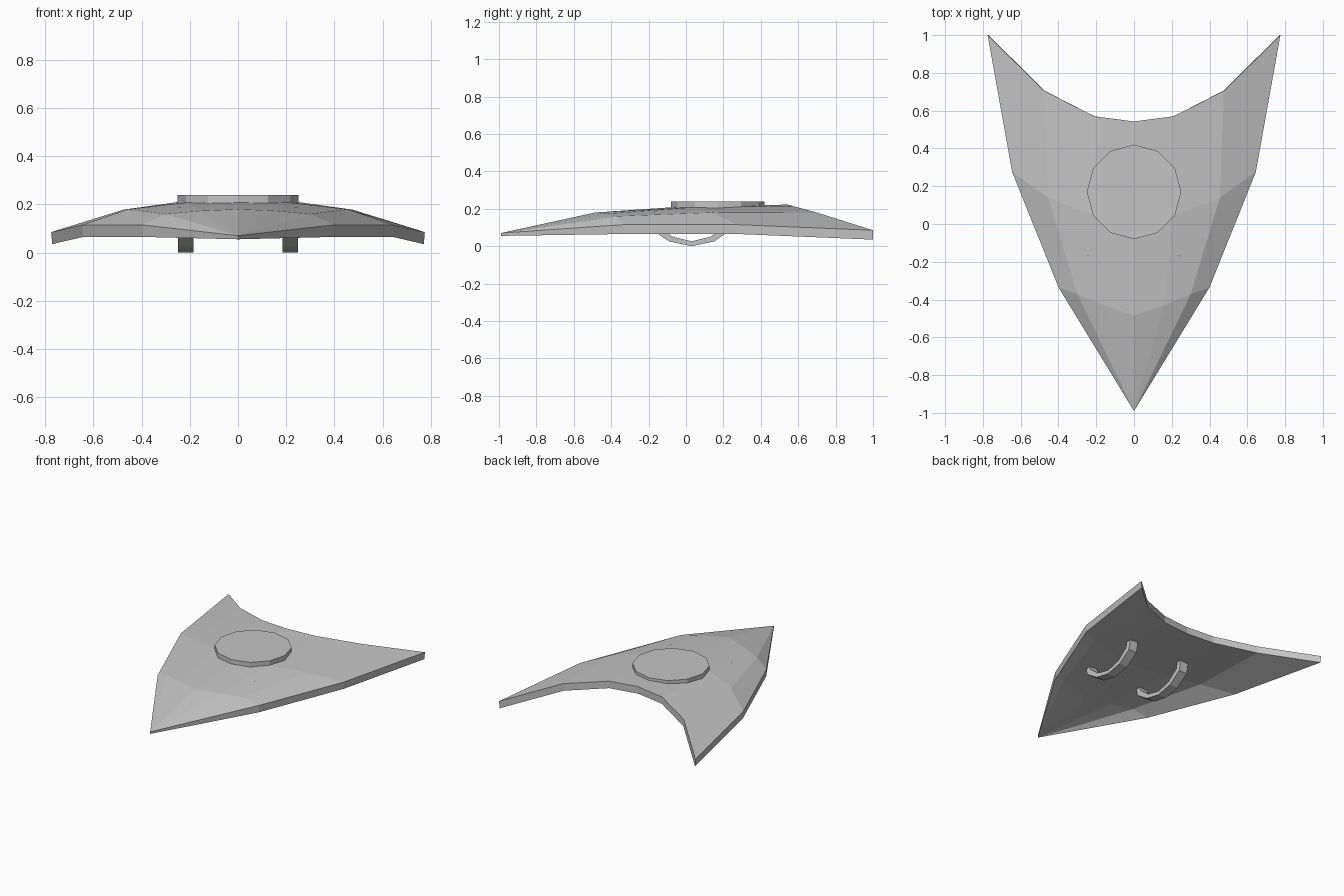
import bpy, bmesh, math

cube = bpy.data.objects.get("Cube")
if cube:
    bpy.data.objects.remove(cube, do_unlink=True)

# One plain grey for the whole shield
grey = bpy.data.materials.new("plain grey")
grey.use_nodes = True
colour = (0.55, 0.55, 0.55, 1)
grey.diffuse_color = colour
grey.node_tree.nodes["Principled BSDF"].inputs["Base Color"].default_value = colour


def finish(name, bm):
    bmesh.ops.recalc_face_normals(bm, faces=bm.faces)
    mesh = bpy.data.meshes.new(name)
    bm.to_mesh(mesh)
    bm.free()
    mesh.materials.append(grey)
    obj = bpy.data.objects.new(name, mesh)
    bpy.context.collection.objects.link(obj)
    return obj


# Shield plate: half rows from the spine outwards, front to back
half_rows = [
    [(0, -0.485, 0.18), (0.16, -0.43, 0.173), (0.3, -0.372, 0.16), (0.4, -0.335, 0.115)],
    [(0, 0.0, 0.213), (0.21, 0.045, 0.208), (0.455, 0.14, 0.18), (0.645, 0.275, 0.115)],
    [(0, 0.543, 0.222), (0.21, 0.57, 0.215), (0.475, 0.705, 0.178), (0.775, 1.0, 0.085)],
]
bm = bmesh.new()
tip = bm.verts.new((0, -0.99, 0.07))
rows = []
for half in half_rows:
    full = [(-x, y, z) for x, y, z in reversed(half[1:])] + half
    rows.append([bm.verts.new(p) for p in full])
for a, b in zip(rows[0], rows[0][1:]):
    bm.faces.new((tip, a, b))
for low, high in zip(rows, rows[1:]):
    for i in range(len(low) - 1):
        bm.faces.new((low[i], low[i + 1], high[i + 1], high[i]))

# Hollow underside and the rim walls
top_faces = list(bm.faces)
rim = [e for e in bm.edges if e.is_boundary]
under = {}
for v in list(bm.verts):
    drop = 0.015 if v is tip else 0.05
    under[v] = bm.verts.new((v.co.x * 0.995, v.co.y, v.co.z - drop))
for f in top_faces:
    bm.faces.new([under[v] for v in reversed(f.verts)])
for e in rim:
    a, b = e.verts
    bm.faces.new((a, b, under[b], under[a]))
finish("shield_plate", bm)

# Raised twelve-sided boss
bm = bmesh.new()
bmesh.ops.create_cone(bm, cap_ends=True, segments=12, radius1=0.25, radius2=0.25, depth=0.05)
bmesh.ops.translate(bm, verts=bm.verts, vec=(0, 0.17, 0.213))
finish("centre_boss", bm)


# Curved grips under the plate
def grip(name, x):
    outer = [(-0.2, 0.16), (-0.185, 0.09), (-0.09, 0.025), (0.03, 0.0),
             (0.15, 0.025), (0.245, 0.09), (0.26, 0.16)]
    inner = [(0.03 + (y - 0.03) * 0.86, z + 0.026) for y, z in outer]
    w = 0.0325
    bm = bmesh.new()
    rings = []
    for (yo, zo), (yi, zi) in zip(outer, inner):
        rings.append([bm.verts.new(p) for p in (
            (x - w, yo, zo), (x + w, yo, zo), (x + w, yi, zi), (x - w, yi, zi))])
    for a, b in zip(rings, rings[1:]):
        for i in range(4):
            j = (i + 1) % 4
            bm.faces.new((a[i], a[j], b[j], b[i]))
    bm.faces.new(rings[0])
    bm.faces.new(rings[-1])
    finish(name, bm)


grip("left_grip", 0.217)
grip("right_grip", -0.217)
